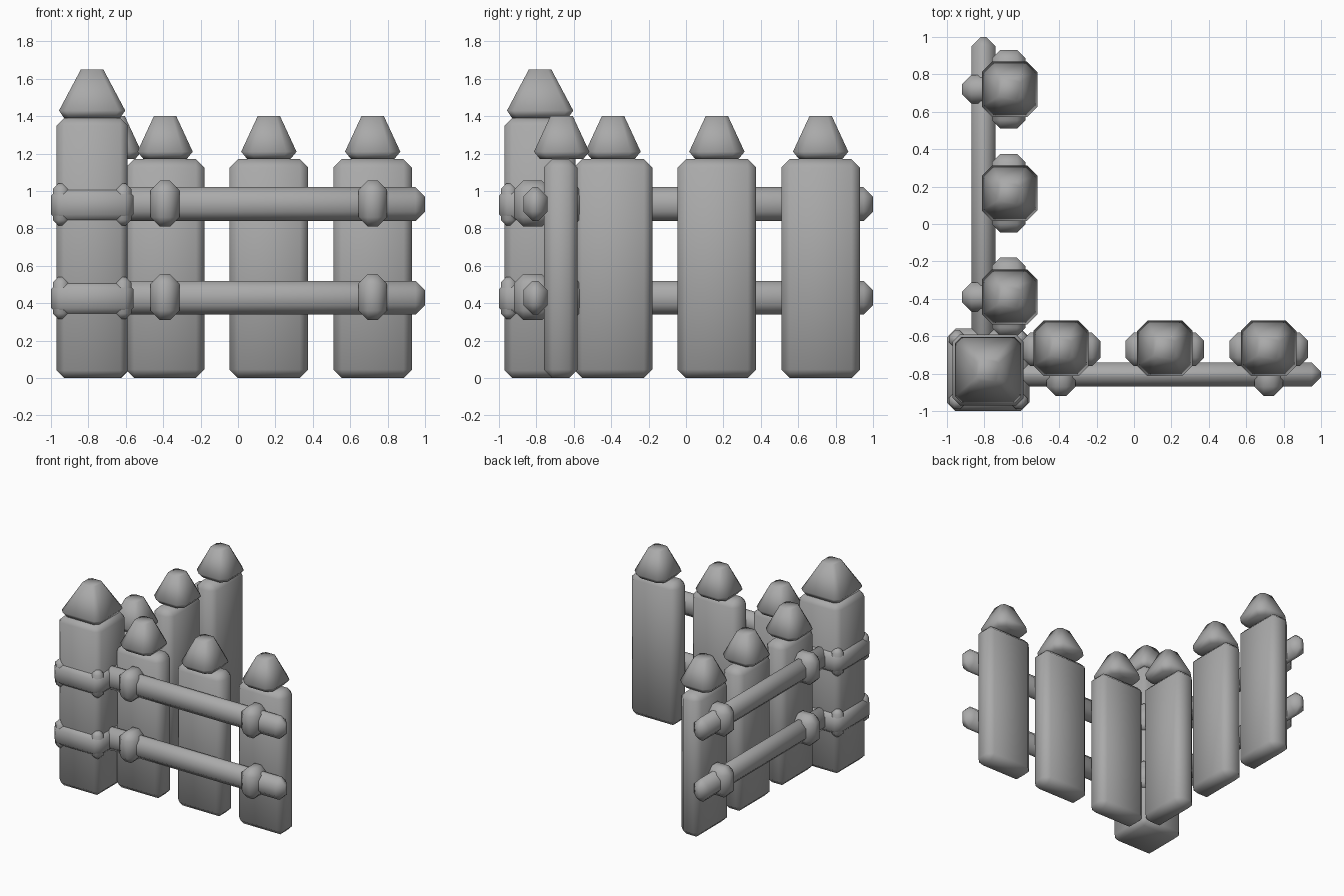
import bpy, bmesh
from mathutils import Vector

cube = bpy.data.objects.get("Cube")
if cube:
    bpy.data.objects.remove(cube, do_unlink=True)

grey = bpy.data.materials.new("grey")
grey.use_nodes = True
COLOUR = (0.4, 0.4, 0.4, 1)
grey.diffuse_color = COLOUR
grey.node_tree.nodes["Principled BSDF"].inputs["Base Color"].default_value = COLOUR


def finish(bm, name):
    bmesh.ops.recalc_face_normals(bm, faces=bm.faces[:])
    for f in bm.faces:
        f.smooth = True
    mesh = bpy.data.meshes.new(name)
    bm.to_mesh(mesh)
    bm.free()
    mesh.materials.append(grey)
    ob = bpy.data.objects.new(name, mesh)
    bpy.context.collection.objects.link(ob)


def block(name, x, y, z, bevel):
    """Chamfered box from (low, high) ranges."""
    bm = bmesh.new()
    bmesh.ops.create_cube(bm, size=1)
    for v in bm.verts:
        v.co = Vector([(a + b) / 2 + c * (b - a) for (a, b), c in zip((x, y, z), v.co)])
    bmesh.ops.bevel(bm, geom=bm.edges[:], offset=bevel, segments=1, affect='EDGES')
    finish(bm, name)


def cap(name, x, y, rings):
    """Pointed cap lofted through chamfered squares: (height, half width, chamfer)."""
    bm = bmesh.new()
    loops = []
    for z, h, c in rings:
        k = h - c
        pts = [(h, -k), (h, k), (k, h), (-k, h), (-h, k), (-h, -k), (-k, -h), (k, -h)]
        loops.append([bm.verts.new((x + px, y + py, z)) for px, py in pts])
    for low, high in zip(loops, loops[1:]):
        for i in range(8):
            j = (i + 1) % 8
            bm.faces.new((low[i], low[j], high[j], high[i]))
    bm.faces.new(loops[0][::-1])
    bm.faces.new(loops[-1])
    finish(bm, name)


# Corner post with its cap
P = -0.78
post = (P - 0.19, P + 0.19)
block("corner_post", post, post, (0, 1.39), 0.04)
cap("corner_post_cap", P, P, [(1.39, 0.15, 0.03), (1.43, 0.177, 0.035), (1.65, 0.06, 0.02)])

# Bands around the post, with a small knob on each corner
band = (P - 0.22, P + 0.22)
for level, z in (("lower", 0.43), ("upper", 0.93)):
    block(level + "_band", band, band, (z - 0.1, z + 0.09), 0.045)
    for sx in (-1, 1):
        for sy in (-1, 1):
            cx, cy = P + sx * 0.165, P + sy * 0.165
            block(level + "_band_knob", (cx - 0.045, cx + 0.045), (cy - 0.045, cy + 0.045),
                  (z - 0.115, z + 0.11), 0.03)

# Two fence wings, the second mirrored across the diagonal
for wing in ("front", "side"):
    def pair(along, across):
        return (along, across) if wing == "front" else (across, along)

    for i, c in enumerate((-0.39, 0.165, 0.72)):
        block(wing + "_picket", *pair((c - 0.21, c + 0.21), (-0.76, -0.58)), (0, 1.17), 0.045)
        cap(wing + "_picket_cap", *pair(c, -0.665),
            [(1.17, 0.115, 0.04), (1.21, 0.148, 0.055), (1.4, 0.06, 0.022)])

    for z in (0.43, 0.93):
        block(wing + "_rail", *pair((-0.68, 1.0), (-0.87, -0.74)), (z - 0.09, z + 0.09), 0.05)
        for c in (-0.39, 0.72):
            block(wing + "_rail_knob", *pair((c - 0.077, c + 0.077), (-0.92, -0.72)),
                  (z - 0.12, z + 0.125), 0.05)
